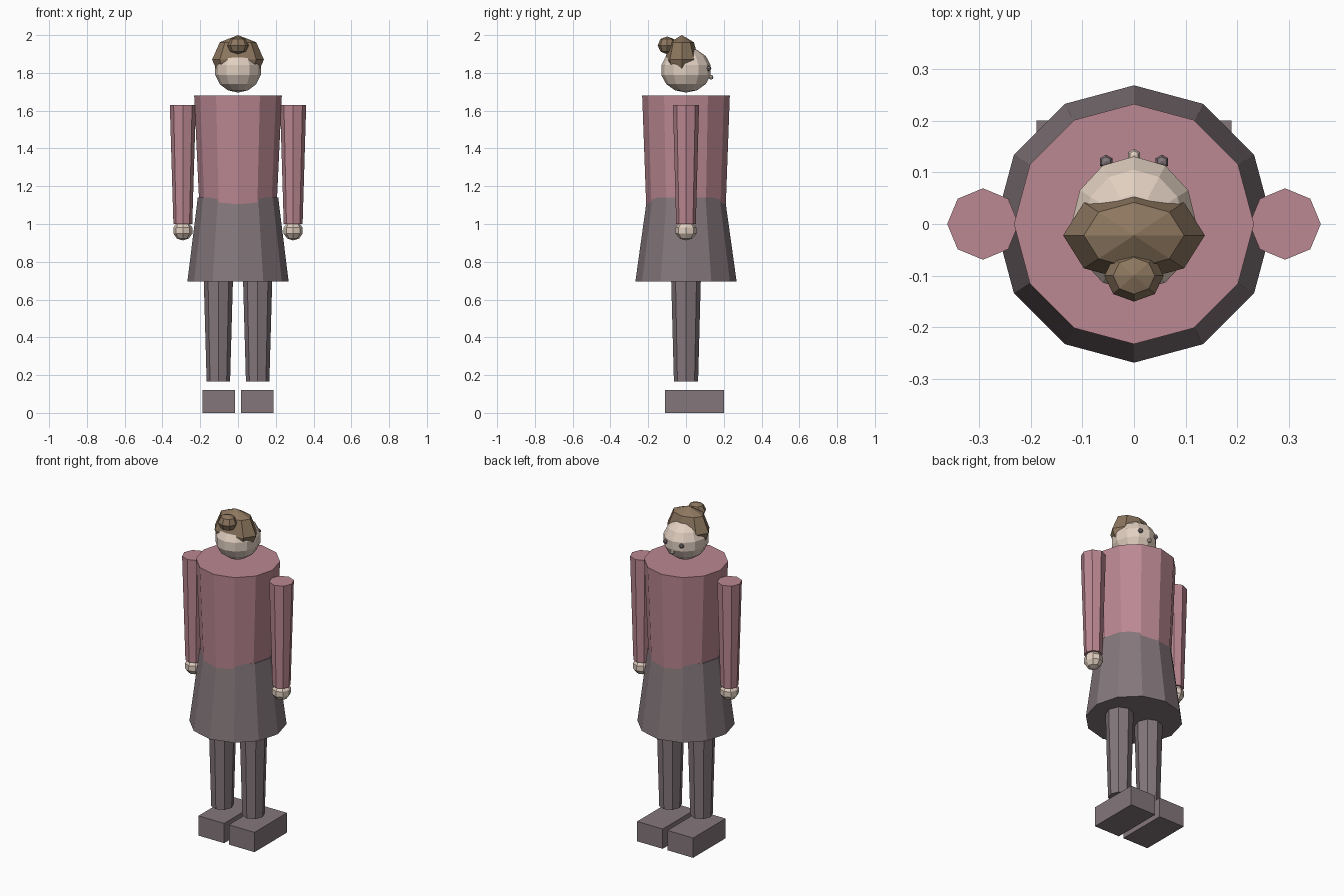
import bpy, math

if "Cube" in bpy.data.objects:
    bpy.data.objects.remove(bpy.data.objects["Cube"])


def material(name, srgb):
    m = bpy.data.materials.new(name)
    lin = [((c / 255 + 0.055) / 1.055) ** 2.4 for c in srgb]
    m.diffuse_color = (*lin, 1)
    m.use_nodes = True
    m.node_tree.nodes["Principled BSDF"].inputs["Base Color"].default_value = m.diffuse_color
    return m


ROSE = material("rose_cloth", (187, 136, 146))
GREY = material("mauve_grey", (132, 119, 123))
SKIN = material("pale_skin", (225, 207, 192))
BROWN = material("brown_hair", (141, 119, 95))


def finish(name, mat):
    ob = bpy.context.object
    ob.name = ob.data.name = name
    ob.data.materials.append(mat)
    return ob


def ball(name, mat, loc, radii, seg, rings):
    bpy.ops.mesh.primitive_uv_sphere_add(segments=seg, ring_count=rings, radius=1, location=loc)
    ob = finish(name, mat)
    ob.scale = radii
    return ob


def tube(name, mat, x, z0, z1, low, high, sides):
    """Tapered prism with elliptical ends; low and high are (rx, ry)."""
    bpy.ops.mesh.primitive_cone_add(vertices=sides, radius1=1, radius2=1, depth=z1 - z0,
                                    location=(x, 0, (z0 + z1) / 2))
    ob = finish(name, mat)
    for v in ob.data.vertices:
        rx, ry = high if v.co.z > 0 else low
        v.co.x *= rx
        v.co.y *= ry
    return ob


# Clothed body
tube("torso", ROSE, 0, 1.08, 1.68, (0.204, 0.21), (0.232, 0.232), 12)
tube("skirt", GREY, 0, 0.695, 1.14, (0.268, 0.268), (0.213, 0.206), 12)

# Head, facing +y, with hair and bun
ball("head", SKIN, (0, 0, 1.815), (0.124, 0.134, 0.119), 12, 7)
ball("hair", BROWN, (0, -0.022, 1.87), (0.137, 0.09, 0.13), 8, 4)
ball("hair_bun", BROWN, (0, -0.1, 1.946), (0.057, 0.05, 0.047), 8, 4)
ball("nose", SKIN, (0, 0.132, 1.777), (0.013, 0.013, 0.013), 6, 4)

# Paired parts
for side, s in (("left", -1), ("right", 1)):
    ball(f"{side}_eye", GREY, (s * 0.054, 0.12, 1.824), (0.014, 0.014, 0.014), 6, 4)
    tube(f"{side}_arm", ROSE, s * 0.292, 1.0, 1.63, (0.05, 0.052), (0.069, 0.069), 8)
    ball(f"{side}_hand", SKIN, (s * 0.292, 0, 0.965), (0.053, 0.058, 0.052), 8, 5)
    tube(f"{side}_leg", GREY, s * 0.104, 0.165, 0.8, (0.062, 0.064), (0.08, 0.081), 8)
    bpy.ops.mesh.primitive_cube_add(size=1, location=(s * 0.102, 0.045, 0.06))
    finish(f"{side}_shoe", GREY).scale = (0.172, 0.31, 0.12)
